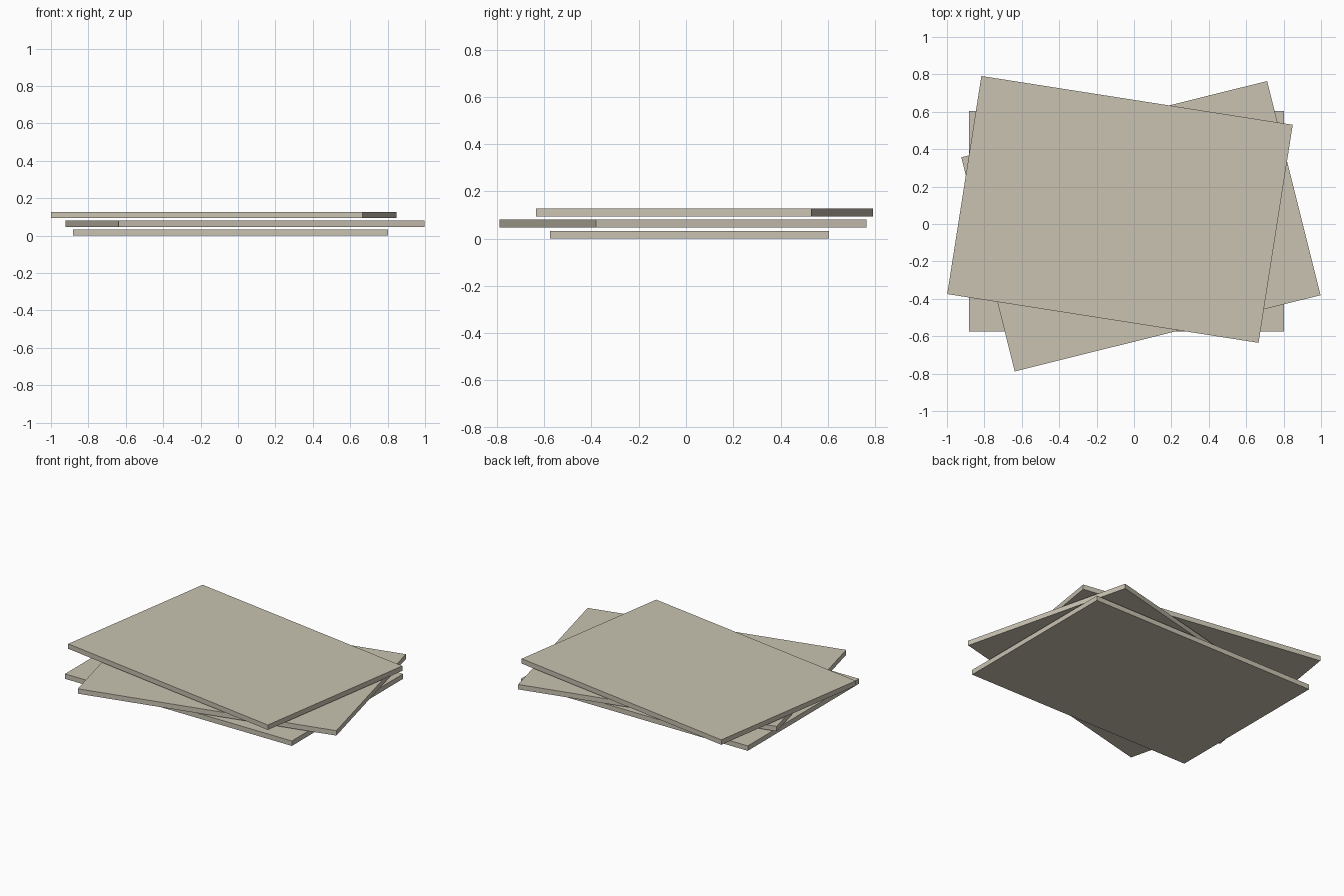
import bpy
from math import radians

default = bpy.data.objects.get("Cube")
if default:
    bpy.data.objects.remove(default, do_unlink=True)

# Warm stone colour
COLOUR = (0.58, 0.54, 0.44, 1.0)
stone = bpy.data.materials.new("warm_stone")
stone.use_nodes = True
stone.diffuse_color = COLOUR
stone.node_tree.nodes["Principled BSDF"].inputs["Base Color"].default_value = COLOUR

LENGTH, WIDTH, THICK = 1.685, 1.18, 0.033


def slab(name, x, y, bottom, turn):
    """Flat rectangular slab resting at height bottom, turned about z."""
    bpy.ops.mesh.primitive_cube_add(size=1, location=(x, y, bottom + THICK / 2))
    ob = bpy.context.object
    ob.name = name
    ob.scale = (LENGTH, WIDTH, THICK)
    bpy.ops.object.transform_apply(location=False, rotation=False, scale=True)
    ob.rotation_euler.z = radians(turn)
    ob.data.materials.append(stone)


# Loose stack of three slabs with small gaps
slab("bottom_slab", -0.04, 0.015, 0.0, 0)
slab("middle_slab", 0.037, -0.012, 0.047, 14.0)
slab("top_slab", -0.075, 0.078, 0.094, -8.9)
